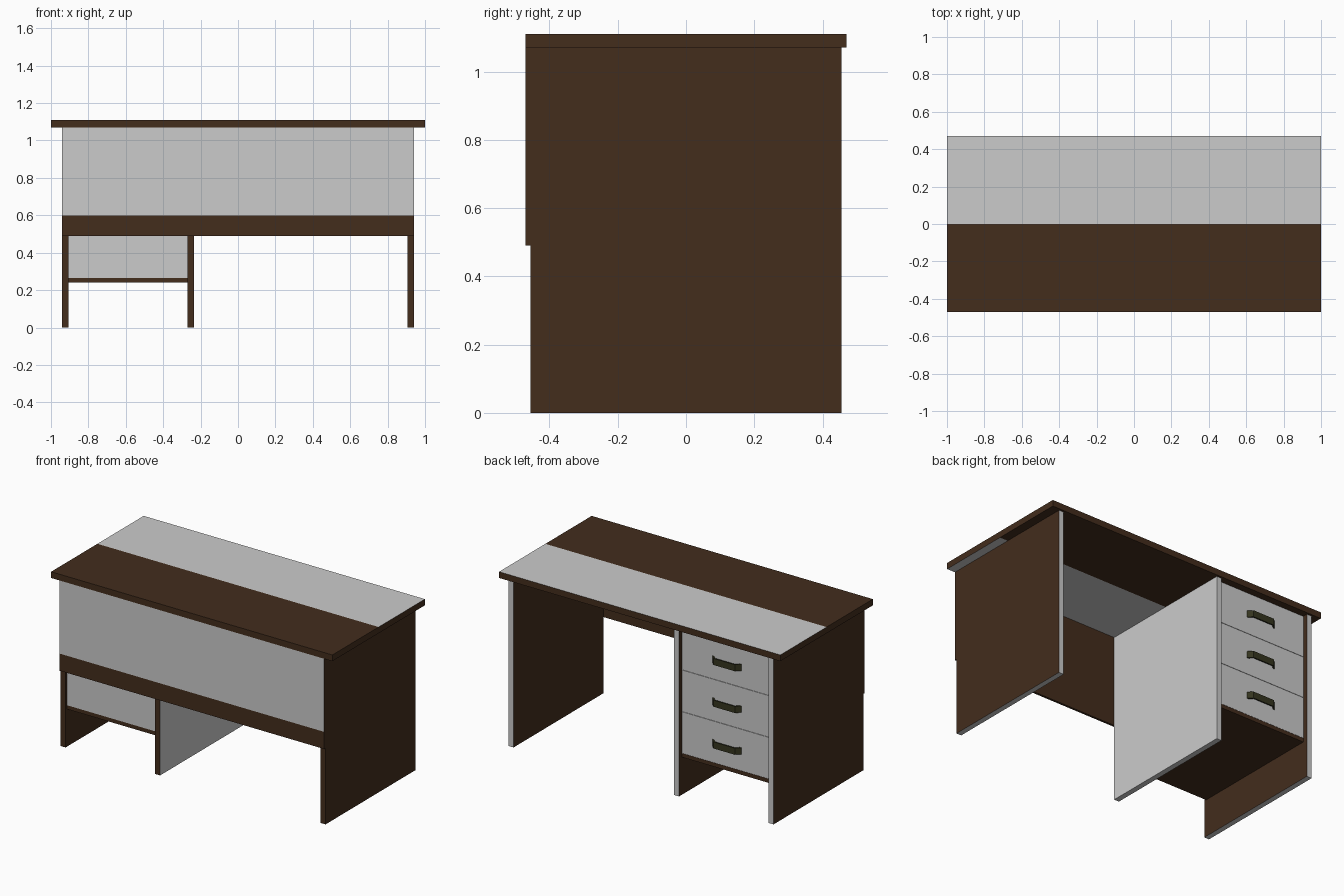
import bpy, bmesh

if "Cube" in bpy.data.objects:
    bpy.data.objects.remove(bpy.data.objects["Cube"])


def material(name, rgb):
    m = bpy.data.materials.new(name)
    m.diffuse_color = (*rgb, 1)
    m.use_nodes = True
    m.node_tree.nodes["Principled BSDF"].inputs["Base Color"].default_value = m.diffuse_color
    return m


wood = material("dark_wood", (0.056, 0.026, 0.012))
metal = material("dark_olive_metal", (0.036, 0.036, 0.014))


def finish(name, bm, mat, plain=None):
    """Make the object; faces where plain(face) is true stay grey."""
    bmesh.ops.recalc_face_normals(bm, faces=bm.faces)
    bm.normal_update()
    for f in bm.faces:
        f.material_index = int(bool(plain and plain(f.calc_center_median(), f.normal)))
    me = bpy.data.meshes.new(name)
    bm.to_mesh(me)
    bm.free()
    ob = bpy.data.objects.new(name, me)
    bpy.context.collection.objects.link(ob)
    if mat:
        me.materials.append(mat)
        if plain:
            me.materials.append(None)
    return ob


def board(name, x, y, z, mat=wood, plain=None, cut=None):
    """Box given by its (min, max) range on each axis, optionally split by a plane."""
    bm = bmesh.new()
    bmesh.ops.create_cube(bm, size=1)
    for v in bm.verts:
        v.co = [r[0] if c < 0 else r[1] for c, r in zip(v.co, (x, y, z))]
    if cut:
        bmesh.ops.bisect_plane(bm, geom=bm.verts[:] + bm.edges[:] + bm.faces[:],
                               plane_co=cut[0], plane_no=cut[1])
    return finish(name, bm, mat, plain)


def handle(name, cx, y, cz):
    """Flat strip bent into a trapezoid grip, extruded upward."""
    w, inset, out, t, h = 0.103, 0.027, 0.028, 0.008, 0.042
    outer = [(-w, 0), (-w + inset, out), (w - inset, out), (w, 0)]
    inner = [(w - t * 1.5, 0), (w - inset - t * 0.6, out - t),
             (-w + inset + t * 0.6, out - t), (-w + t * 1.5, 0)]
    bm = bmesh.new()
    vs = [bm.verts.new((cx + px, y + py, cz - h / 2)) for px, py in outer + inner]
    face = bm.faces.new(vs)
    ext = bmesh.ops.extrude_face_region(bm, geom=[face])
    for v in ext["geom"]:
        if isinstance(v, bmesh.types.BMVert):
            v.co.z += h
    return finish(name, bm, metal)


def raw_edges(c, n):
    """Grey edges of the uprights: facing the sitter and the floor."""
    return n.y > 0.5 or n.z < -0.5


# Desk top, two-tone along its length
TOP = 1.07
DEPTH = (-0.456, 0.456)
board("desk_top", (-1, 1), (-0.47, 0.47), (TOP, 1.11),
      plain=lambda c, n: c.y * n.z > 0.1, cut=((0, 0, 0), (0, 1, 0)))

# Upright panels
board("left_side_panel", (-0.942, -0.907), DEPTH, (0, TOP), plain=raw_edges)
board("right_side_panel", (0.907, 0.942), DEPTH, (0, TOP), plain=raw_edges)
board("inner_side_panel", (-0.27, -0.235), DEPTH, (0, TOP),
      plain=lambda c, n: n.x > 0.5 or raw_edges(c, n))

# Hanging front panel, grey above a wooden band
board("modesty_panel", (-0.942, 0.942), (-0.47, -0.456), (0.49, TOP),
      plain=lambda c, n: n.y < -0.5 and c.z > 0.6, cut=((0, 0, 0.6), (0, 0, 1)))

# Drawer cabinet: floor, back and three drawers facing +y
BAY = (-0.907, -0.27)
FLOOR = 0.265
board("cabinet_floor", BAY, (-0.44, 0.425), (0.24, FLOOR))
board("cabinet_back", BAY, (-0.44, -0.425), (FLOOR, TOP), None)
step = (TOP - FLOOR) / 3
for i in range(3):
    z = FLOOR + i * step
    board(f"drawer_front_{i + 1}", BAY, (0.405, 0.425),
          (z + 0.001, z + step - 0.001), None)
    handle(f"drawer_handle_{i + 1}", sum(BAY) / 2, 0.425, z + step / 2 - 0.006)
